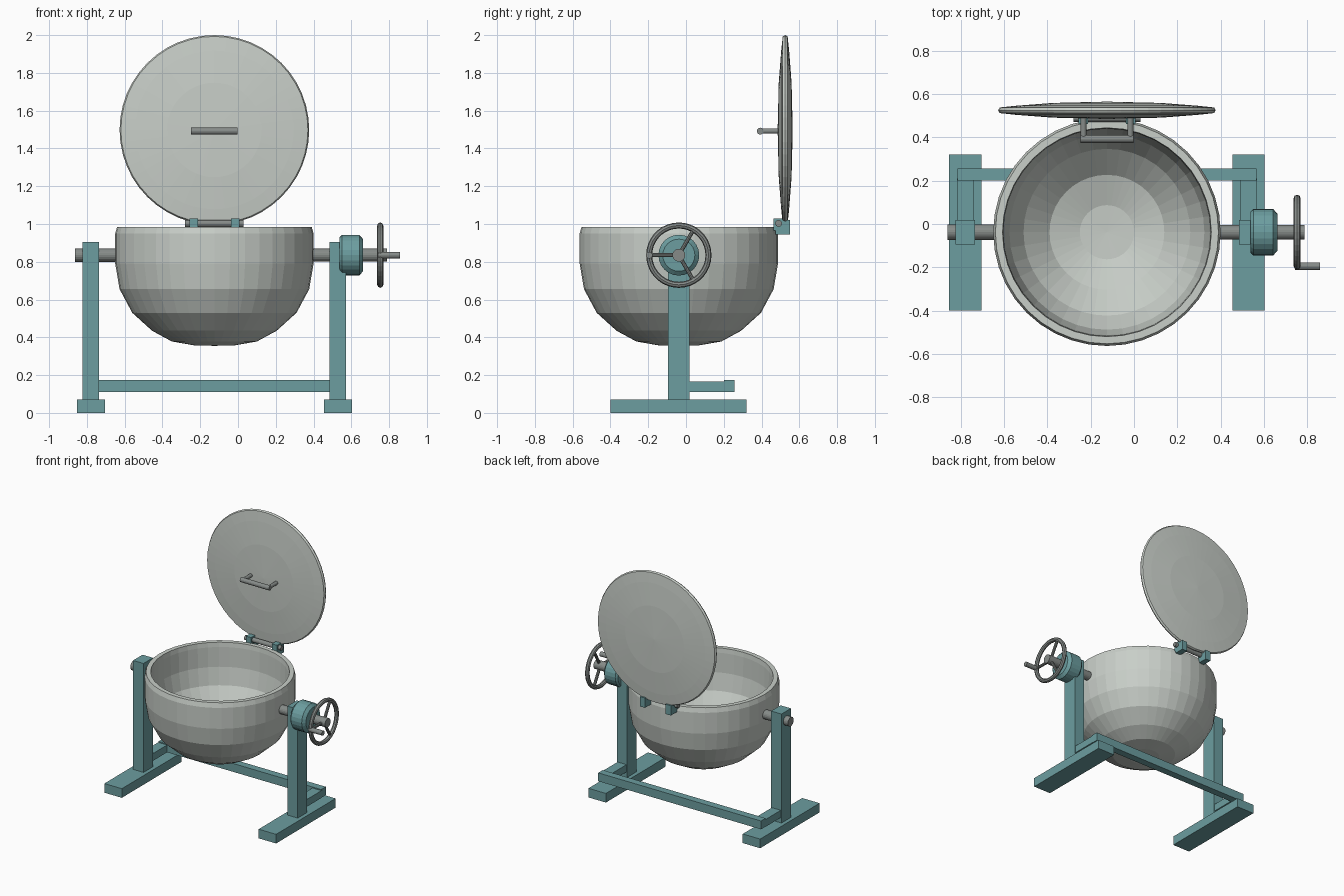
import bpy, bmesh, math
from mathutils import Matrix, Vector

if "Cube" in bpy.data.objects:
    bpy.data.objects.remove(bpy.data.objects["Cube"])


def material(name, rgb):
    m = bpy.data.materials.new(name)
    m.diffuse_color = (*rgb, 1)
    m.use_nodes = True
    m.node_tree.nodes["Principled BSDF"].inputs["Base Color"].default_value = m.diffuse_color
    return m


TEAL = material("teal_paint", (0.15, 0.34, 0.35))
STEEL = material("pale_steel", (0.58, 0.62, 0.58))
DARK = material("dark_steel", (0.24, 0.26, 0.25))

CX, CY, AXIS_Z = -0.125, -0.038, 0.835   # bowl centre and tilt axis height


def finish(name, bm, mat):
    bmesh.ops.recalc_face_normals(bm, faces=bm.faces)
    me = bpy.data.meshes.new(name)
    bm.to_mesh(me)
    bm.free()
    me.materials.append(mat)
    ob = bpy.data.objects.new(name, me)
    bpy.context.collection.objects.link(ob)
    return ob


def box(name, x, y, z, mat=TEAL):
    bm = bmesh.new()
    bmesh.ops.create_cube(bm, size=1)
    for v in bm.verts:
        for i, (a, b) in enumerate((x, y, z)):
            v.co[i] = a if v.co[i] < 0 else b
    return finish(name, bm, mat)


def lathe(name, profile, origin, axis, mat, seg=32, closed=False):
    """Revolve (radius, height) points around the axis through origin."""
    bm = bmesh.new()
    rot = Vector((0, 0, 1)).rotation_difference(Vector(axis)).to_matrix().to_4x4()
    M = Matrix.Translation(origin) @ rot
    rings = []
    for r, h in profile:
        if r == 0:
            rings.append([bm.verts.new(M @ Vector((0, 0, h)))] * seg)
        else:
            rings.append([bm.verts.new(M @ Vector((r * math.cos(t), r * math.sin(t), h)))
                          for t in (2 * math.pi * k / seg for k in range(seg))])
    pairs = list(zip(rings, rings[1:]))
    if closed:
        pairs.append((rings[-1], rings[0]))
    for a, b in pairs:
        for k in range(seg):
            n = (k + 1) % seg
            bm.faces.new(list(dict.fromkeys((a[k], a[n], b[n], b[k]))))
    return finish(name, bm, mat)


def rod(name, p, q, r, mat=DARK, seg=16):
    p, q = Vector(p), Vector(q)
    L = (q - p).length
    return lathe(name, [(0, 0), (r, 0), (r, L), (0, L)], p, (q - p).normalized(), mat, seg)


# Kettle bowl: outside from the base up, over the rim, then down the inside
lathe("kettle_bowl", [
    (0, 0.355), (0.11, 0.358), (0.225, 0.378), (0.33, 0.435), (0.435, 0.53),
    (0.502, 0.655), (0.525, 0.79), (0.525, 0.95), (0.515, 0.985), (0.482, 0.985),
    (0.478, 0.95), (0.475, 0.80), (0.45, 0.67), (0.385, 0.56), (0.265, 0.45),
    (0.125, 0.405), (0, 0.40)], (CX, CY, 0), (0, 0, 1), STEEL, 40)

# Lid, standing open behind the bowl
LID_Y = 0.525
lathe("lid", [(0, -0.040), (0.25, -0.034), (0.42, -0.021), (0.495, -0.013), (0.502, 0),
              (0.495, 0.013), (0.42, 0.021), (0.25, 0.034), (0, 0.040)],
      (CX, LID_Y, 1.498), (0, 1, 0), STEEL, 48)

# Lid handle
rod("lid_handle_bar", (CX - 0.123, 0.393, 1.492), (CX + 0.123, 0.393, 1.492), 0.018)
for s, side in ((-1, "left"), (1, "right")):
    x = CX + s * 0.108
    rod(f"lid_handle_{side}_post", (x, 0.393, 1.492), (x, 0.50, 1.492), 0.014)

# Hinge
rod("hinge_pin", (CX - 0.155, 0.49, 1.003), (CX + 0.155, 0.49, 1.003), 0.018)
for s, side in ((-1, "left"), (1, "right")):
    x = CX + s * 0.11
    box(f"hinge_{side}_knuckle", (x - 0.022, x + 0.022), (0.462, 0.515), (0.965, 1.03))
    box(f"hinge_{side}_bracket", (x - 0.022, x + 0.022), (0.475, 0.55), (0.945, 1.02))

# Stand: foot, post and rear arm on each side
for s, side in ((-1, "left"), (1, "right")):
    x = CX + s * 0.654
    box(f"{side}_foot", (x - 0.074, x + 0.074), (-0.40, 0.32), (0, 0.07))
    box(f"{side}_post", (x - 0.044, x + 0.044), (-0.095, 0.019), (0.07, 0.905))
    box(f"{side}_rear_arm", (x - 0.038, x + 0.038), (0.0, 0.21), (0.11, 0.166))
box("rear_crossbar", (CX - 0.69, CX + 0.69), (0.2, 0.256), (0.11, 0.174))

# Trunnion shafts
rod("left_trunnion", (-0.862, CY, AXIS_Z), (-0.62, CY, AXIS_Z), 0.035, DARK, 20)
rod("right_trunnion", (0.37, CY, AXIS_Z), (0.788, CY, AXIS_Z), 0.034, DARK, 20)

# Gear housing
lathe("gear_housing", [(0, 0), (0.095, 0), (0.108, 0.014), (0.108, 0.105), (0.085, 0.125),
                       (0, 0.125)], (0.537, CY, AXIS_Z), (1, 0, 0), TEAL, 24)

# Handwheel with three spokes and a crank grip
WX, WR, T = 0.753, 0.157, 0.016
tube = [(WR + T * math.cos(k * math.pi / 4), T * math.sin(k * math.pi / 4)) for k in range(8)]
lathe("handwheel_rim", tube, (WX, CY, AXIS_Z), (1, 0, 0), DARK, 36, closed=True)
for i in range(3):
    a = math.pi + i * 2 * math.pi / 3
    rod(f"handwheel_spoke_{i + 1}", (WX, CY, AXIS_Z),
        (WX, CY + WR * math.cos(a), AXIS_Z + WR * math.sin(a)), 0.011, DARK, 10)
rod("crank_grip", (WX - 0.01, CY - WR, AXIS_Z), (0.858, CY - WR, AXIS_Z), 0.018)
